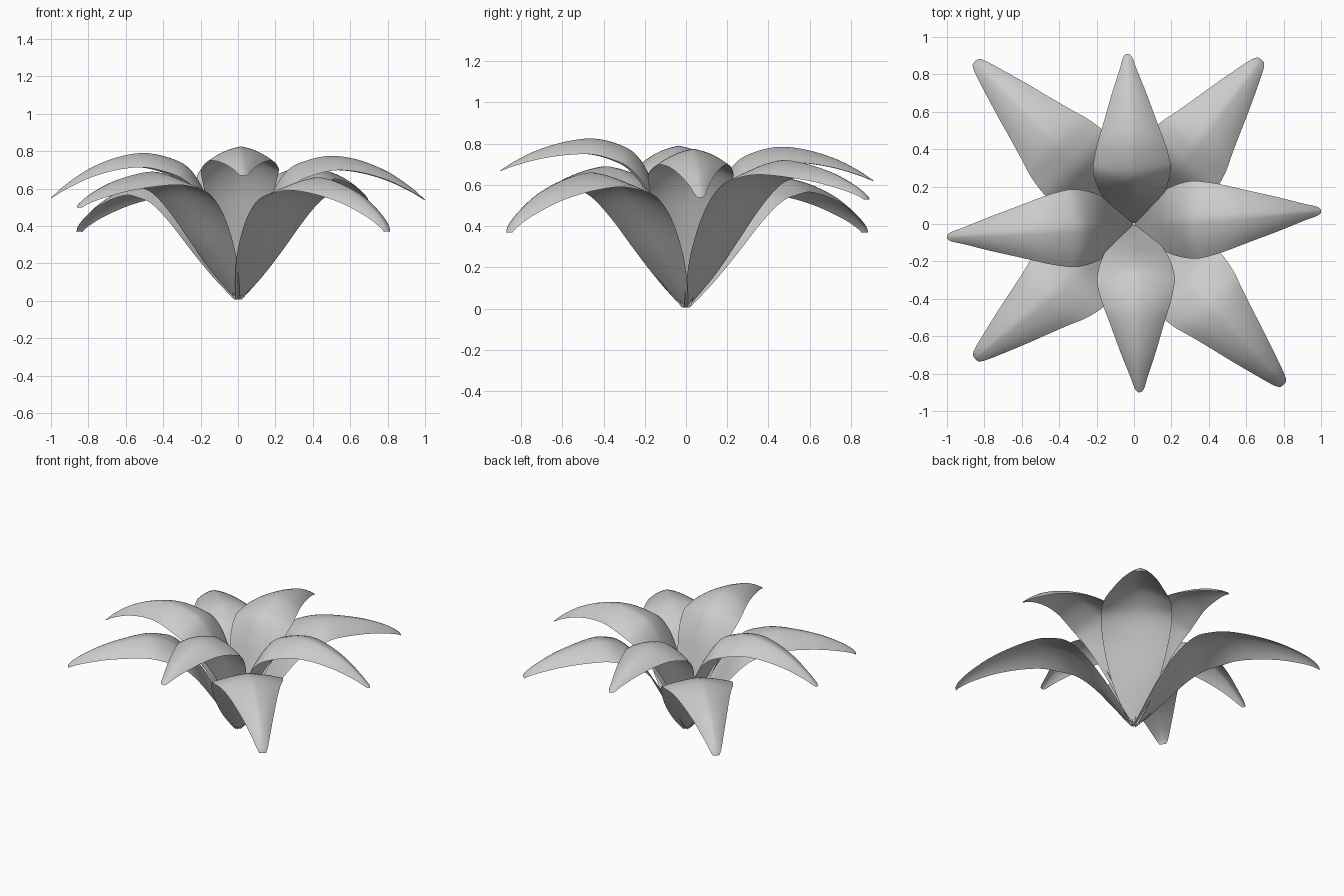
import bpy, bmesh, math
from mathutils import Vector

if "Cube" in bpy.data.objects:
    bpy.data.objects.remove(bpy.data.objects["Cube"])

# Ridge templates: (radius fraction, rise fraction, drop fraction, half width, edge droop)
# Negative droop = cupped base, positive = edges rolled under.
HIGH = [(.005, .01, 0, .02, 0), (.06, .28, 0, .085, 0), (.12, .53, 0, .145, .015),
        (.18, .74, 0, .188, .045), (.26, .895, 0, .208, .075), (.36, .965, 0, .2, .082),
        (.5, 1, 0, .172, .078), (.65, 1, .10, .132, .065), (.8, 1, .36, .088, .045),
        (.92, 1, .70, .046, .022), (.98, 1, .92, .026, .008), (1, 1, 1, .01, .003)]
LOW = [(.005, .01, 0, .022, 0), (.08, .19, 0, .10, -.01), (.16, .40, 0, .165, -.015),
       (.25, .67, 0, .215, .005), (.335, .865, 0, .233, .035), (.43, .96, 0, .222, .06),
       (.53, 1, 0, .195, .07), (.66, 1, .09, .155, .065), (.8, 1, .31, .11, .05),
       (.92, 1, .62, .066, .03), (.98, 1, .86, .04, .012), (1, 1, 1, .022, .004)]


def smooth_rows(rows, steps=5):
    """Catmull-Rom interpolation of the template rows."""
    P = [Vector(r) for r in rows]
    out = []
    for i in range(len(P) - 1):
        a, b, c, d = P[max(i - 1, 0)], P[i], P[i + 1], P[min(i + 2, len(P) - 1)]
        for k in range(steps):
            t = k / steps
            out.append(0.5 * (2 * b + (c - a) * t + (2 * a - 5 * b + 4 * c - d) * t * t
                              + (3 * b - a - 3 * c + d) * t ** 3))
    return out + [P[-1]]


def leaf(name, template, tip, peak, tip_z, n=8):
    R = math.hypot(*tip)
    out = Vector((tip[0] / R, tip[1] / R, 0))
    side = Vector((-out.y, out.x, 0))
    rows = smooth_rows(template)
    ridge = [(q[0] * R, q[1] * peak - q[2] * (peak - tip_z)) for q in rows]
    bm = bmesh.new()
    grid = []
    for i, q in enumerate(rows):
        p0, p1 = ridge[max(i - 2, 0)], ridge[min(i + 2, len(rows) - 1)]
        t = Vector((p1[0] - p0[0], p1[1] - p0[1])).normalized()
        under = out * t.y - Vector((0, 0, 1)) * t.x      # away from the upper surface
        mid = out * ridge[i][0] + Vector((0, 0, ridge[i][1]))
        line = []
        for k in range(-n, n + 1):
            v = k / n
            bend = .4 * abs(v) + .6 * abs(v) ** 2.3       # soft ridge, rolled edges
            line.append(bm.verts.new(mid + side * (q[3] * v) + under * (q[4] * bend)))
        grid.append(line)
    for a, b in zip(grid, grid[1:]):
        for k in range(2 * n):
            bm.faces.new((a[k], b[k], b[k + 1], a[k + 1]))
    for f in bm.faces:
        f.smooth = True
    me = bpy.data.meshes.new(name)
    bm.to_mesh(me)
    bm.free()
    bpy.context.collection.objects.link(bpy.data.objects.new(name, me))


# Upper ring of four leaves
leaf("upper_leaf_right", HIGH, (1.0, .07), .775, .54)
leaf("upper_leaf_left", HIGH, (-1.0, -.07), .79, .55)
leaf("upper_leaf_back", HIGH, (-.035, .91), .785, .62)
leaf("upper_leaf_front", HIGH, (.03, -.90), .825, .67)

# Lower ring of four broader diagonal leaves
leaf("lower_leaf_front_right", LOW, (.80, -.86), .66, .37)
leaf("lower_leaf_back_left", LOW, (-.85, .87), .635, .37)
leaf("lower_leaf_back_right", LOW, (.68, .88), .72, .53)
leaf("lower_leaf_front_left", LOW, (-.85, -.72), .69, .50)
